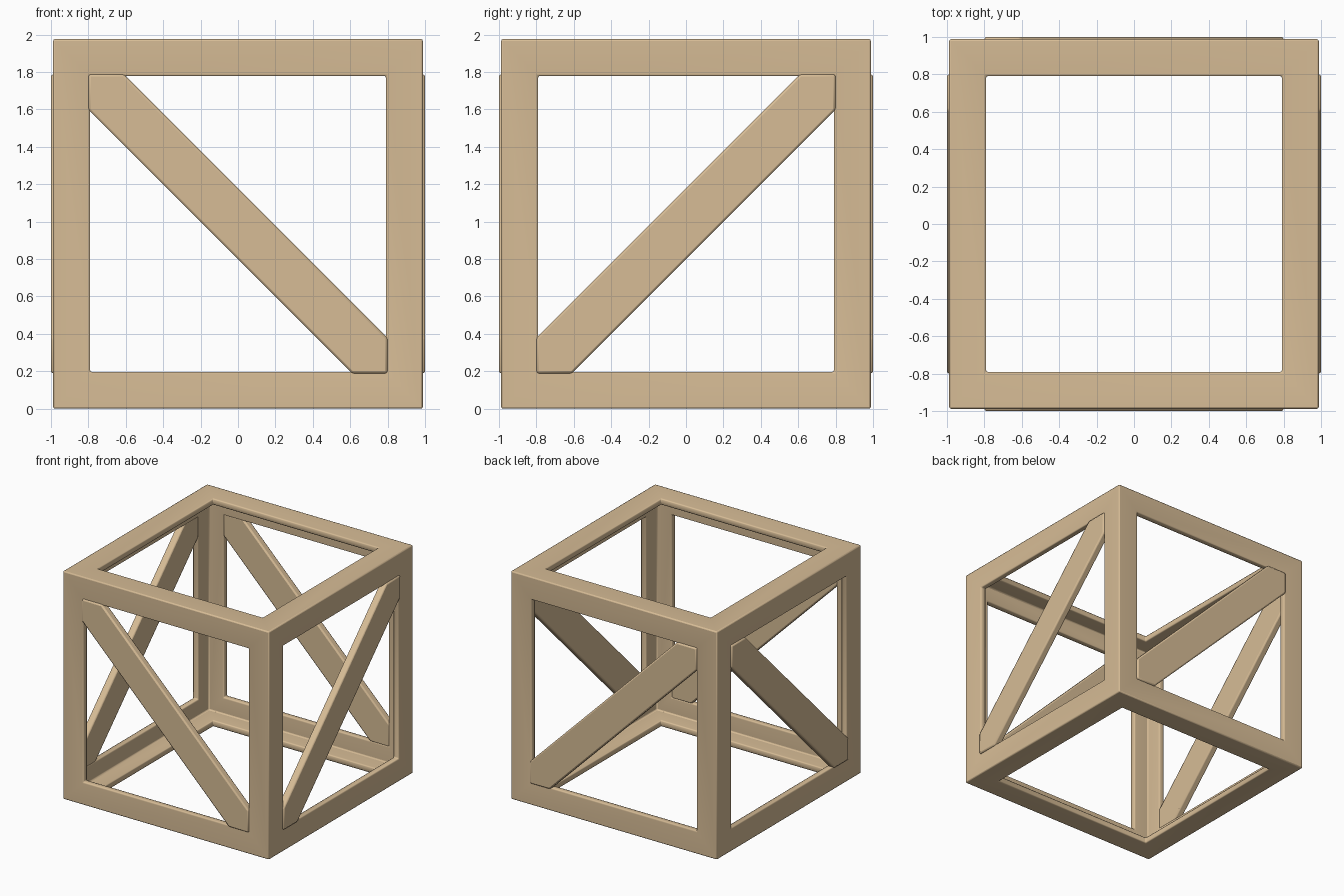
import bpy, bmesh
from mathutils import Matrix, Vector

old = bpy.data.objects.get("Cube")
if old:
    bpy.data.objects.remove(old, do_unlink=True)

HALF = 0.988      # half size of the frame
BORDER = 0.197    # visible width of the frame members
SHELL = 0.055     # wall thickness of the frame members
OPEN = HALF - BORDER

wood = bpy.data.materials.new("tan wood")
wood.use_nodes = True
tan = (0.68, 0.505, 0.305, 1)
wood.diffuse_color = tan
wood.node_tree.nodes["Principled BSDF"].inputs["Base Color"].default_value = tan


def finish(bm, name, bevel, shell=0):
    """Turn a bmesh into a softly bevelled object standing on the ground."""
    bmesh.ops.recalc_face_normals(bm, faces=bm.faces)
    mesh = bpy.data.meshes.new(name)
    bm.to_mesh(mesh)
    bm.free()
    mesh.materials.append(wood)
    obj = bpy.data.objects.new(name, mesh)
    obj.location.z = HALF
    bpy.context.collection.objects.link(obj)
    if shell:
        mod = obj.modifiers.new("Shell", 'SOLIDIFY')
        mod.thickness = shell
        mod.offset = -1
        mod.use_even_offset = True
    mod = obj.modifiers.new("Soft edges", 'BEVEL')
    mod.width = bevel
    mod.segments = 2
    mod.limit_method = 'ANGLE'
    bpy.ops.object.select_all(action='DESELECT')
    bpy.context.view_layer.objects.active = obj
    obj.select_set(True)
    bpy.ops.object.shade_smooth_by_angle()


# Hollow cube of angle-section members: inset each side and open its middle
bm = bmesh.new()
bmesh.ops.create_cube(bm, size=2 * HALF)
sides = bm.faces[:]
bmesh.ops.inset_individual(bm, faces=sides, thickness=BORDER, use_even_offset=True)
bmesh.ops.delete(bm, geom=sides, context='FACES')
finish(bm, "cube_frame", 0.01, SHELL)


# Diagonal braces, trimmed to the corners of the openings, slightly proud
def brace(name, angle, flip):
    a, w = OPEN + 0.008, 0.19
    outline = [(-a, a), (-a + w, a), (a, -a + w), (a, -a), (a - w, -a), (-a, a - w)]
    bm = bmesh.new()
    face = bm.faces.new([bm.verts.new((x * flip, -1.0, z)) for x, z in outline])
    out = bmesh.ops.extrude_face_region(bm, geom=[face])
    moved = [v for v in out["geom"] if isinstance(v, bmesh.types.BMVert)]
    bmesh.ops.translate(bm, verts=moved, vec=Vector((0, 0.062, 0)))
    bmesh.ops.transform(bm, matrix=Matrix.Rotation(angle, 4, 'Z'), verts=bm.verts)
    finish(bm, name, 0.012)


# Opposite sides mirror each other
QUARTER = 1.5707963
for i, (side, flip) in enumerate([("front", 1), ("left", -1), ("back", -1), ("right", 1)]):
    brace(side + "_brace", i * QUARTER, flip)
